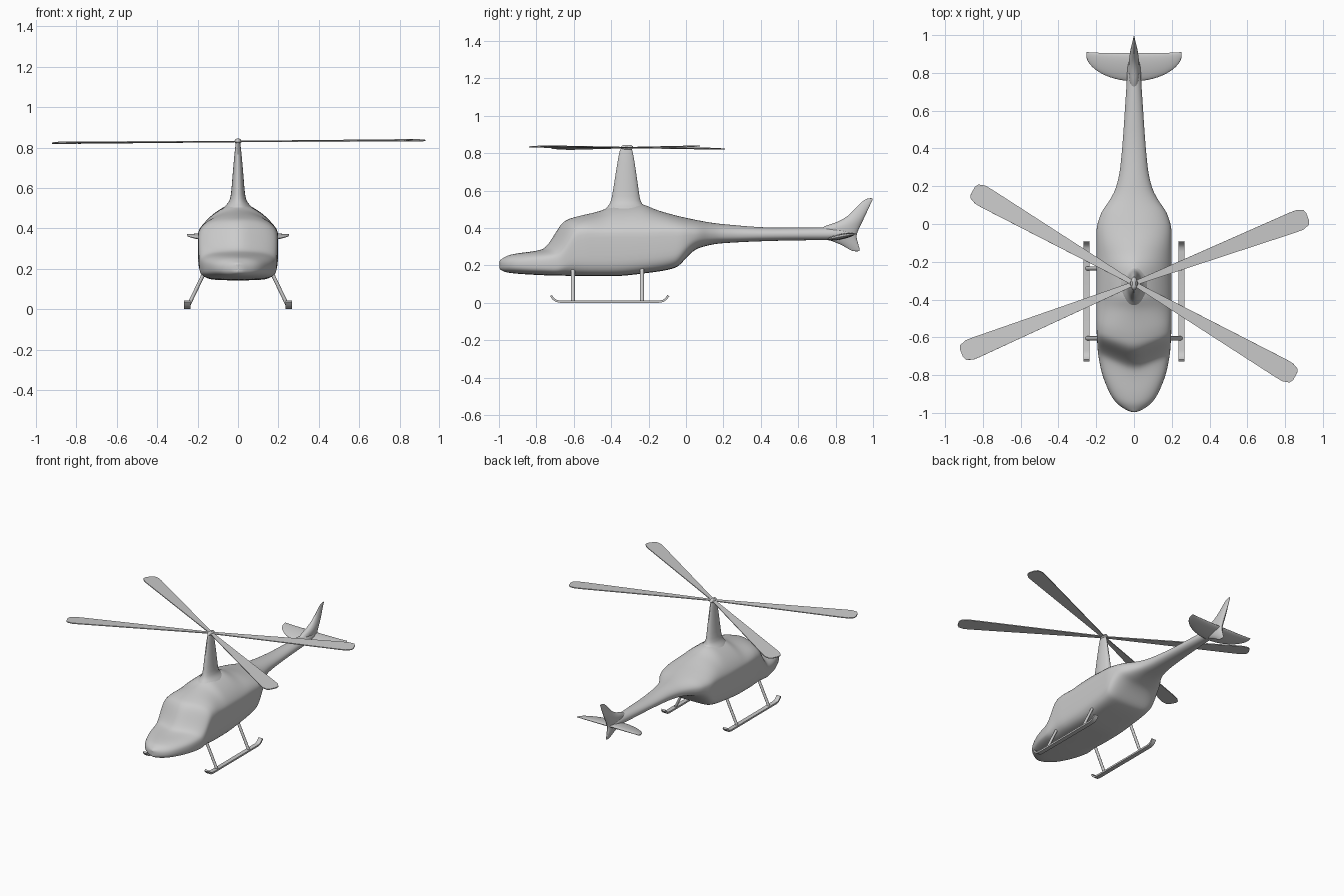
import bpy, bmesh, math
from mathutils import Vector

if "Cube" in bpy.data.objects:
    bpy.data.objects.remove(bpy.data.objects["Cube"])

HUB = Vector((0, -0.315, 0.834))


def finish(name, bm, smooth=True):
    bmesh.ops.recalc_face_normals(bm, faces=bm.faces)
    me = bpy.data.meshes.new(name)
    bm.to_mesh(me)
    bm.free()
    ob = bpy.data.objects.new(name, me)
    bpy.context.collection.objects.link(ob)
    if smooth:
        bpy.context.view_layer.objects.active = ob
        ob.select_set(True)
        bpy.ops.object.shade_smooth_by_angle(angle=math.radians(40))
        ob.select_set(False)
    return ob


def loft(name, rings, subsurf=1):
    """Skin a list of closed rings and cap both ends."""
    bm = bmesh.new()
    vs = [[bm.verts.new(p) for p in r] for r in rings]
    n = len(vs[0])
    for a, b in zip(vs, vs[1:]):
        for i in range(n):
            j = (i + 1) % n
            bm.faces.new((a[i], a[j], b[j], b[i]))
    bm.faces.new(vs[0])
    bm.faces.new(vs[-1])
    ob = finish(name, bm)
    if subsurf:
        m = ob.modifiers.new("smooth", 'SUBSURF')
        m.levels = m.render_levels = subsurf
    return ob


def circle(n=16):
    return [(math.cos(2 * math.pi * i / n), math.sin(2 * math.pi * i / n)) for i in range(n)]


def upright(rings):
    """Elliptic rings (z, y_front, y_back, half_thickness) stacked along z."""
    return [[(t * s, (y0 + y1) / 2 + (y1 - y0) / 2 * c, z) for c, s in circle()]
            for z, y0, y1, t in rings]


def curve(keys, y):
    """Smooth overshoot-free interpolation through (y, value) keys."""
    d = [(q[1] - p[1]) / (q[0] - p[0]) for p, q in zip(keys, keys[1:])]
    i = 0
    while i < len(d) - 1 and y > keys[i + 1][0]:
        i += 1

    def slope(k):
        if k == 0 or k == len(d):
            return d[min(k, len(d) - 1)]
        a, b = d[k - 1], d[k]
        return 2 * a * b / (a + b) if a * b > 0 else 0

    (y0, v0), (y1, v1) = keys[i], keys[i + 1]
    h = y1 - y0
    t = min(max((y - y0) / h, 0), 1)
    return (v0 * (1 + 2 * t) * (1 - t) ** 2 + v1 * t * t * (3 - 2 * t)
            + h * slope(i) * t * (1 - t) ** 2 - h * slope(i + 1) * t * t * (1 - t))


def spow(v, e):
    return math.copysign(abs(v) ** e, v)


# fuselage and tail boom outlines along y
width = [(-1, .02), (-.98, .07), (-.95, .11), (-.9, .145), (-.83, .178), (-.75, .193),
         (-.55, .2), (-.04, .2), (.06, .174), (.12, .133), (.19, .097), (.3, .073),
         (.7, .042), (.85, .032), (.91, .006)]
bottom = [(-1, .182), (-.97, .165), (-.9, .155), (-.7, .145), (-.4, .142), (-.2, .16),
          (-.05, .189), (.01, .25), (.06, .29), (.19, .318), (.5, .332), (.82, .338), (.91, .358)]
top = [(-1, .225), (-.95, .255), (-.775, .287), (-.75, .31), (-.665, .431), (-.64, .446),
       (-.45, .495), (-.38, .525), (-.25, .53), (-.15, .495), (0, .455), (.19, .422),
       (.5, .402), (.82, .402), (.91, .372)]
shoulder = [(-1, .2), (-.78, .215), (-.64, .345), (-.45, .365), (.91, .367)]
# squareness of lower and upper half, and backward sweep of the sides
square_low = [(-1, 2.2), (-.78, 4), (-.5, 5.5), (-.06, 5), (.06, 2.8), (.91, 2)]
square_up = [(-1, 2.2), (-.75, 3.2), (-.64, 2.6), (-.38, 1.5), (-.25, 1.5), (-.06, 2), (.91, 2)]
sweep = [(-1, .005), (-.9, .04), (-.77, .085), (-.64, .065), (-.45, 0), (.91, 0)]


def section(y):
    zs = curve(shoulder, y)
    pts = []
    for c, s in circle(32):
        edge, sq = (top, square_up) if s > 0 else (bottom, square_low)
        e = 2 / curve(sq, y)
        x = spow(c, e)
        z = zs + abs(curve(edge, y) - zs) * spow(s, e)
        pts.append((curve(width, y) * x, y + curve(sweep, y) * abs(x), z))
    return pts


loft("fuselage", [section(-1 + 1.91 * (i / 80) ** 1.2) for i in range(81)])

# rotor mast fairing flaring into the roof
loft("rotor_mast", upright([
    (.47, -.47, -.14, .11), (.505, -.43, -.20, .07), (.53, -.408, -.238, .045),
    (.56, -.398, -.246, .035), (.65, -.384, -.258, .029), (.80, -.36, -.281, .015),
    (.825, -.352, -.289, .011), (.833, -.335, -.305, .006)]))

# swept vertical fin: leading edge given, trailing edge and thickness by rule
rings = []
for z, front in ((.56, .975), (.55, .95), (.52, .918), (.48, .882), (.445, .84), (.42, .775),
                 (.4, .7), (.36, .72), (.335, .76), (.315, .822), (.29, .865), (.274, .892)):
    back = .911 + (.455 * (z - .36) if z > .36 else .25 * (.36 - z))
    reach = .18 if z > .38 else .106
    rings.append((z, front, back, .002 + .032 * (1 - abs(z - .38) / reach)))
loft("tail_fin", upright(rings))

# horizontal stabilizer with curved leading edge, slightly tilted
rings = []
for i in range(-12, 13):
    u = math.sin(math.pi / 2 * i / 12)
    root = (1 - u * u) ** .6
    chord = .026 + .126 * root
    mid = .911 - .005 * root - chord / 2
    rings.append([(.252 * u, mid + chord / 2 * c,
                   .36 + (.003 + .013 * root) * s + .2 * (mid + chord / 2 * c - .86))
                  for c, s in circle()])
loft("tail_stabilizer", rings)

# rotor blades: widening outline with a clipped tip
edge = [(.02, .012), (.15, .018), (.9, .055), (.94, .055), (.975, .042), (.985, .022)]
outline = edge + [(r, -w) for r, w in reversed(edge)]
for k, deg in enumerate((21, -30, 150, 202)):
    a = math.radians(deg)
    bm = bmesh.new()
    pts = []
    for r, w in outline:
        x = r * math.cos(a) - w * math.sin(a)
        y = r * math.sin(a) + w * math.cos(a)
        pts.append(bm.verts.new(HUB + Vector((x, y, -.004 + .007 * x + .05 * w))))
    bm.faces.new(pts)
    blade = finish(f"rotor_blade_{k + 1}", bm, False)
    m = blade.modifiers.new("thickness", 'SOLIDIFY')
    m.thickness, m.offset = .006, 0

# rotor hub cap
loft("rotor_hub", upright([(.82, -.34, -.29, .012), (.828, -.35, -.28, .018),
                           (.838, -.345, -.285, .015), (.844, -.335, -.295, .008)]), 0)

# landing gear: half of the runner path, mirrored front to back about its middle
tip = [(.314, .039), (.301, .021), (.285, .01), (.262, .006)]
path = [(-.408 - d, z) for d, z in tip] + [(-.408 + d, z) for d, z in reversed(tip)]
for side, sx in (("left", 1), ("right", -1)):
    # flat runner with upturned ends
    rings = []
    for i, (y, z) in enumerate(path):
        p, q = path[max(i - 1, 0)], path[min(i + 1, len(path) - 1)]
        t = Vector((q[0] - p[0], q[1] - p[1])).normalized() * .006
        rings.append([(sx * (.251 + dx), y - d * t.y, z + d * t.x)
                      for dx, d in ((-.016, -1), (.016, -1), (.016, 1), (-.016, 1))])
    loft(f"skid_{side}", rings, 0)
    # slanted struts
    for label, y in (("front", -.605), ("rear", -.235)):
        loft(f"skid_strut_{label}_{side}", [
            [(sx * (x + .01 * c), y + .011 * s, z) for c, s in circle(12)]
            for x, z in ((.25, .008), (.165, .185))], 0)
